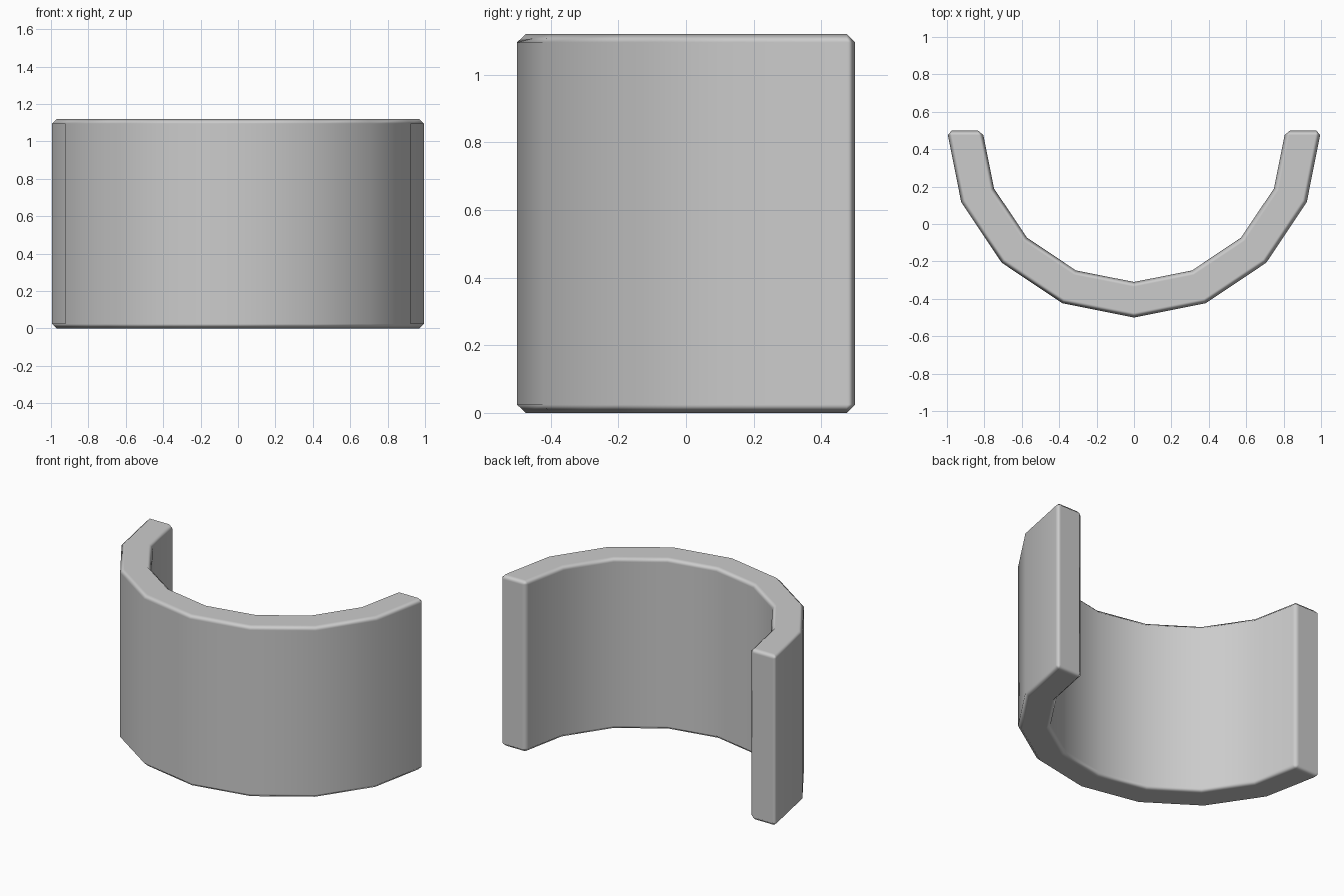
import bpy, bmesh, math

if "Cube" in bpy.data.objects:
    bpy.data.objects.remove(bpy.data.objects["Cube"])

HEIGHT = 1.12
OUTER, INNER = 1.0, 0.81
SEGMENTS = 8
CENTRE_Y = 0.5


def arc(radius):
    """Points of a half circle opening towards +y."""
    return [(radius * math.cos(math.pi + math.pi * i / SEGMENTS),
             CENTRE_Y + radius * math.sin(math.pi + math.pi * i / SEGMENTS), 0)
            for i in range(SEGMENTS + 1)]


# Half-ring cross-section made of quads, raised to the full height
bm = bmesh.new()
outer = [bm.verts.new(p) for p in arc(OUTER)]
inner = [bm.verts.new(p) for p in arc(INNER)]
base = [bm.faces.new((outer[i], outer[i + 1], inner[i + 1], inner[i]))
        for i in range(SEGMENTS)]
raised = bmesh.ops.extrude_face_region(bm, geom=base, use_keep_orig=True)
top = [g for g in raised["geom"] if isinstance(g, bmesh.types.BMVert)]
bmesh.ops.translate(bm, verts=top, vec=(0, 0, HEIGHT))
bmesh.ops.recalc_face_normals(bm, faces=bm.faces)
for face in bm.faces:
    face.smooth = True

mesh = bpy.data.meshes.new("curved_wall")
bm.to_mesh(mesh)
bm.free()
wall = bpy.data.objects.new("curved_wall", mesh)
bpy.context.collection.objects.link(wall)

# Small chamfer on the rims and end edges only
bevel = wall.modifiers.new("edge_chamfer", 'BEVEL')
bevel.width = 0.025
bevel.segments = 1
bevel.limit_method = 'ANGLE'
bevel.angle_limit = math.radians(40)
bevel.harden_normals = True
